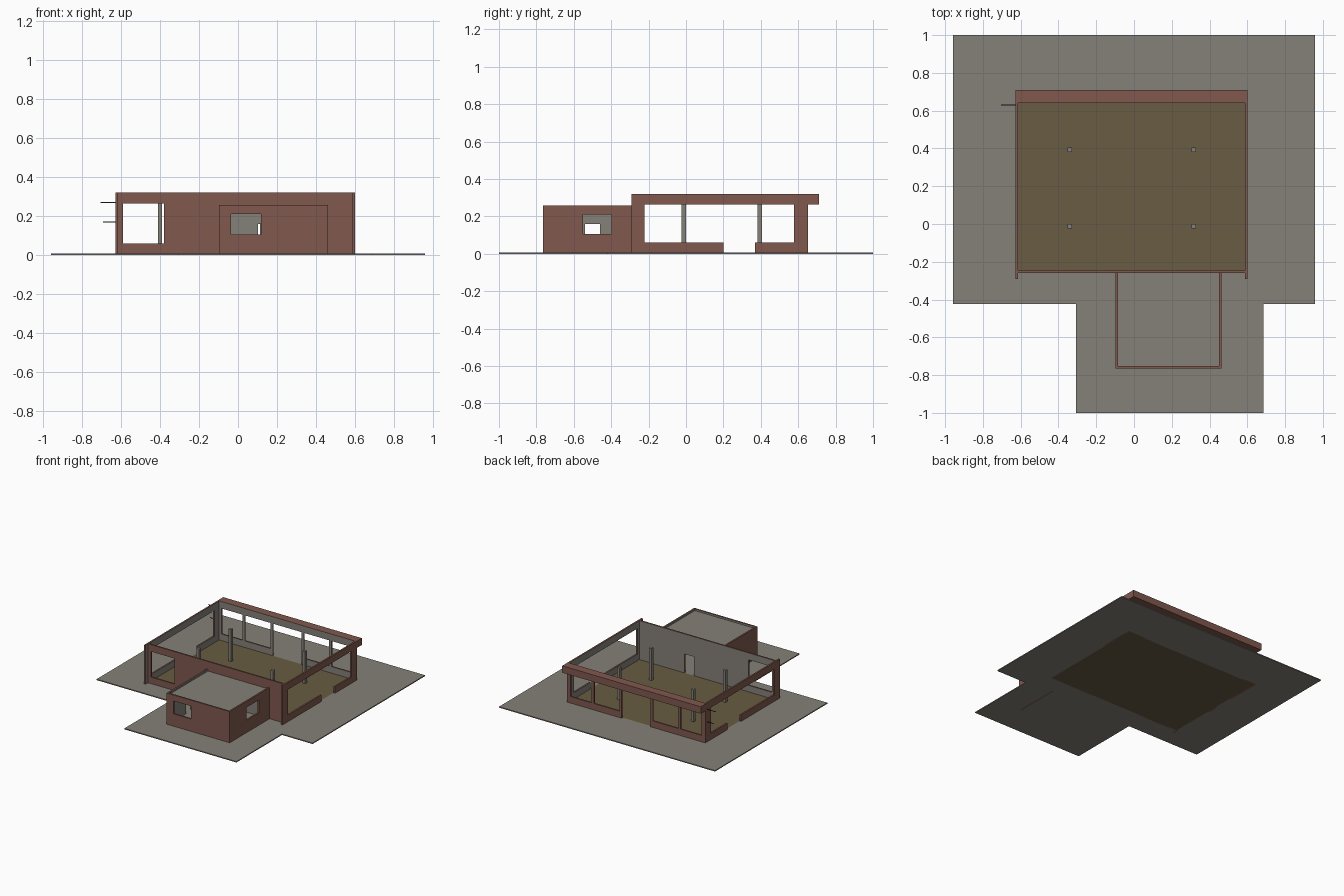
import bpy, bmesh

if "Cube" in bpy.data.objects:
    bpy.data.objects.remove(bpy.data.objects["Cube"])


def mat(name, rgb):
    m = bpy.data.materials.new(name)
    m.diffuse_color = (*rgb, 1)
    m.use_nodes = True
    m.node_tree.nodes["Principled BSDF"].inputs["Base Color"].default_value = m.diffuse_color
    return m


BRICK = mat("brick red", (0.215, 0.098, 0.076))
GREY = mat("warm grey", (0.235, 0.218, 0.190))
FLOOR = mat("floor brown", (0.138, 0.107, 0.055))
DARK = mat("dark metal", (0.06, 0.06, 0.06))


def panel(name, axis, c, rect, holes=(), outer=BRICK, inner=None, side=1):
    """Slab across an axis from c[0] to c[1]; rect and holes are (u0, u1, v0, v1).
    Faces looking along side * axis get the inner material."""
    us = sorted({k for r in (rect, *holes) for k in r[:2]})
    vs = sorted({k for r in (rect, *holes) for k in r[2:]})
    bm = bmesh.new()
    grid = {}

    def vert(i, j):
        if (i, j) not in grid:
            p = [us[i], vs[j]]
            p.insert(axis, c[0])
            grid[i, j] = bm.verts.new(p)
        return grid[i, j]

    for i in range(len(us) - 1):
        for j in range(len(vs) - 1):
            mu, mv = (us[i] + us[i + 1]) / 2, (vs[j] + vs[j + 1]) / 2
            if not any(h[0] < mu < h[1] and h[2] < mv < h[3] for h in holes):
                bm.faces.new([vert(i, j), vert(i + 1, j), vert(i + 1, j + 1), vert(i, j + 1)])
    base = bm.faces[:]
    new = bmesh.ops.extrude_face_region(bm, geom=base, use_keep_orig=True)["geom"]
    for v in new:
        if isinstance(v, bmesh.types.BMVert):
            v.co[axis] = c[1]
    bmesh.ops.recalc_face_normals(bm, faces=bm.faces)
    for f in bm.faces:
        if inner and f.normal[axis] * side > 0.5:
            f.material_index = 1
    me = bpy.data.meshes.new(name)
    bm.to_mesh(me)
    bm.free()
    me.materials.append(outer)
    if inner:
        me.materials.append(inner)
    ob = bpy.data.objects.new(name, me)
    bpy.context.collection.objects.link(ob)
    return ob


def box(name, x, y, z, m):
    return panel(name, 2, z, (*x, *y), outer=m)


T = 0.013            # wall thickness
L, R = -0.628, 0.60  # outer sides of the hall
H, LINTEL, SILL = 0.32, 0.265, 0.06

# paved ground with the hall floor let into it
floor = (L + T, R - T, -0.247, 0.64)
panel("paving", 2, (0, 0.008), (-0.957, 0.957, -1, 1),
      [(-0.957, -0.307, -1, -0.423), (0.686, 0.957, -1, -0.423), floor], outer=GREY)
panel("hall_floor", 2, (0, 0.008), floor, outer=FLOOR)

# hall side walls: wide window, doorway, and beam running past the back wall
side_holes = [(-0.222, 0.578, SILL, LINTEL), (0.20, 0.37, 0, SILL), (0.652, 0.71, 0, LINTEL)]
for name, x, s in (("left_wall", L, 1), ("right_wall", R - T, -1)):
    panel(name, 0, (x, x + T), (-0.292, 0.71, 0, H), side_holes, inner=GREY, side=s)

# hall front wall: window and inner door
door = (0.103, 0.188, 0, 0.16)
panel("front_wall", 1, (-0.26, -0.247), (L + T, R - T, 0, H),
      [(-0.59, -0.38, SILL, LINTEL), door], inner=GREY, side=1)

# hall back wall: four windows and a central doorway
windows = [(-0.595, -0.41), (-0.388, -0.162), (0.135, 0.36), (0.382, 0.567)]
panel("back_wall", 1, (0.64, 0.652), (L + T, R - T, 0, LINTEL),
      [(a, b, SILL, LINTEL) for a, b in windows] + [(-0.14, 0.113, 0, LINTEL)],
      inner=GREY, side=-1)
panel("back_beam", 1, (0.64, 0.71), (L + T, R - T, LINTEL, H), inner=GREY, side=-1)

# four free-standing columns
for i, x in enumerate((-0.34, 0.317)):
    for j, y in enumerate((-0.012, 0.393)):
        box(f"column_{i}_{j}", (x - .012, x + .012), (y - .012, y + .012), (0.008, LINTEL), GREY)

# annex: walls with windows and a side door, recessed flat roof
AL, AR, AF, AH = -0.097, 0.462, -0.765, 0.258
panel("annex_front_wall", 1, (AF, AF + T), (AL, AR, 0, AH),
      [(-0.037, 0.118, 0.107, 0.21)], inner=GREY, side=1)
panel("annex_left_wall", 0, (AL, AL + T), (AF + T, -0.26, 0, AH),
      [(-0.54, -0.46, 0, 0.16)], inner=GREY, side=1)
panel("annex_right_wall", 0, (AR - T, AR), (AF + T, -0.26, 0, AH),
      [(-0.552, -0.397, 0.107, 0.21)], inner=GREY, side=-1)
panel("annex_inner_lining", 1, (-0.263, -0.26), (AL + T, AR - T, 0, 0.24), [door], outer=GREY)
box("annex_roof", (AL + T, AR - T), (AF + T, -0.26), (0.236, 0.244), GREY)

# thin rods sticking out at the back left corner
for name, x, z in (("upper_rod", -0.705, 0.268), ("lower_rod", -0.69, 0.168)):
    box(name, (x, L), (0.628, 0.633), (z, z + 0.004), DARK)
